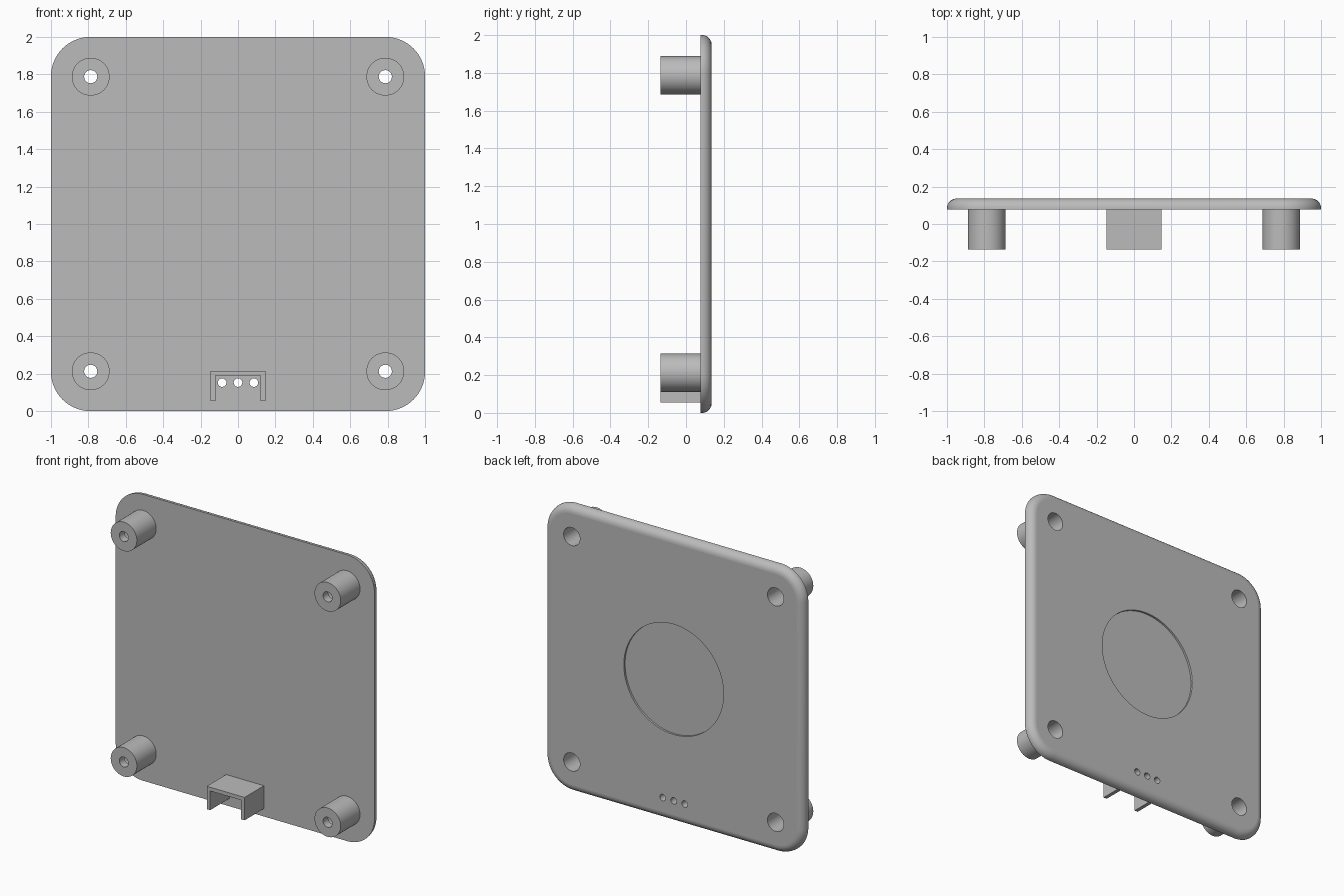
import bpy, bmesh, math
from mathutils import Matrix

if "Cube" in bpy.data.objects:
    bpy.data.objects.remove(bpy.data.objects["Cube"])

FRONT, PLATE, BACK = -0.136, 0.078, 0.136   # y levels
MOUNT = 0.7875                              # post offset from the centre
BORE, SCREW = 0.063, 0.035                  # hole radii

grey = bpy.data.materials.new("Grey plastic")
grey.use_nodes = True
colour = (0.5, 0.5, 0.5, 1)
grey.diffuse_color = colour
grey.node_tree.nodes["Principled BSDF"].inputs["Base Color"].default_value = colour


def make_object(name, bm):
    bmesh.ops.recalc_face_normals(bm, faces=bm.faces)
    mesh = bpy.data.meshes.new(name)
    bm.to_mesh(mesh)
    bm.free()
    mesh.materials.append(grey)
    ob = bpy.data.objects.new(name, mesh)
    bpy.context.collection.objects.link(ob)
    return ob


def smooth(ob):
    bpy.ops.object.select_all(action='DESELECT')
    ob.select_set(True)
    bpy.context.view_layer.objects.active = ob
    bpy.ops.object.shade_smooth_by_angle(angle=math.radians(35))
    for p in ob.data.polygons:              # keep the large flats flat
        if abs(p.normal.y) > 0.999:
            p.use_smooth = False


def bridge(bm, loops):
    for a, b in zip(loops, loops[1:]):
        n = len(a)
        for i in range(n):
            j = (i + 1) % n
            bm.faces.new((a[i], a[j], b[j], b[i]))


def outline(bm, inset, y, corner=0.21, steps=16):
    """Rounded square ring of vertices at depth y."""
    verts = []
    for q in range(4):
        cx = (1 - corner) * (1 if q in (0, 3) else -1)
        cz = (1 - corner) * (1 if q < 2 else -1)
        for s in range(steps + 1):
            a = math.pi / 2 * (q + s / steps)
            r = corner - inset
            verts.append(bm.verts.new((cx + r * math.cos(a), y, 1 + cz + r * math.sin(a))))
    return verts


def add_rod(bm, x, z, radius, y0, y1, sides=48):
    place = Matrix.Translation((x, (y0 + y1) / 2, z)) @ Matrix.Rotation(math.pi / 2, 4, 'X')
    bmesh.ops.create_cone(bm, cap_ends=True, segments=sides, radius1=radius,
                          radius2=radius, depth=y1 - y0, matrix=place)


# Cover plate with a rounded back rim
bm = bmesh.new()
ROUND = 0.052
loops = [outline(bm, 0, PLATE)]
for i in range(9):
    a = math.pi / 2 * i / 8
    loops.append(outline(bm, ROUND * (1 - math.cos(a)), BACK - ROUND + ROUND * math.sin(a)))
bridge(bm, loops)
bm.faces.new(loops[0])
bm.faces.new(loops[-1])
plate = make_object("cover_plate", bm)

# Cut the screw holes, the three small holes and the shallow round recess
corners = [(x, 1 + z) for x in (-MOUNT, MOUNT) for z in (-MOUNT, MOUNT)]
bm = bmesh.new()
for x, z in corners:
    add_rod(bm, x, z, BORE, 0, 0.3)
for x in (-0.085, 0, 0.085):
    add_rod(bm, x, 0.152, 0.023, 0, 0.3, 24)
add_rod(bm, 0, 1, 0.385, BACK - 0.014, 0.3, 96)
cutter = make_object("hole_cutter", bm)
cutter.hide_render = True
mod = plate.modifiers.new("Holes", 'BOOLEAN')
mod.object = cutter
mod.solver = 'EXACT'
bpy.context.view_layer.objects.active = plate
bpy.ops.object.modifier_apply(modifier=mod.name)
bpy.data.objects.remove(cutter)
smooth(plate)

# Hollow mounting posts with a narrow screw hole at the front end
profile = [(BORE, PLATE), (BORE, -0.08), (SCREW, -0.08), (SCREW, FRONT), (0.101, FRONT), (0.101, PLATE)]
names = ["lower_right", "upper_right", "lower_left", "upper_left"]
for name, (x, z) in zip(names, corners):
    bm = bmesh.new()
    rings = []
    for r, y in profile:
        angles = [2 * math.pi * i / 48 for i in range(48)]
        rings.append([bm.verts.new((x + r * math.cos(a), y, z + r * math.sin(a))) for a in angles])
    bridge(bm, rings + rings[:1])
    smooth(make_object(name + "_post", bm))

# Hood over the small holes, open below
W, TOP, LOW, T = 0.146, 0.215, 0.055, 0.026
section = [(-W, LOW), (-W, TOP), (W, TOP), (W, LOW),
           (W - T, LOW), (W - T, TOP - T), (T - W, TOP - T), (T - W, LOW)]
bm = bmesh.new()
ends = [[bm.verts.new((x, y, z)) for x, z in section] for y in (FRONT, PLATE)]
bridge(bm, ends)
for end in ends:
    bm.faces.new(end)
make_object("connector_hood", bm)
